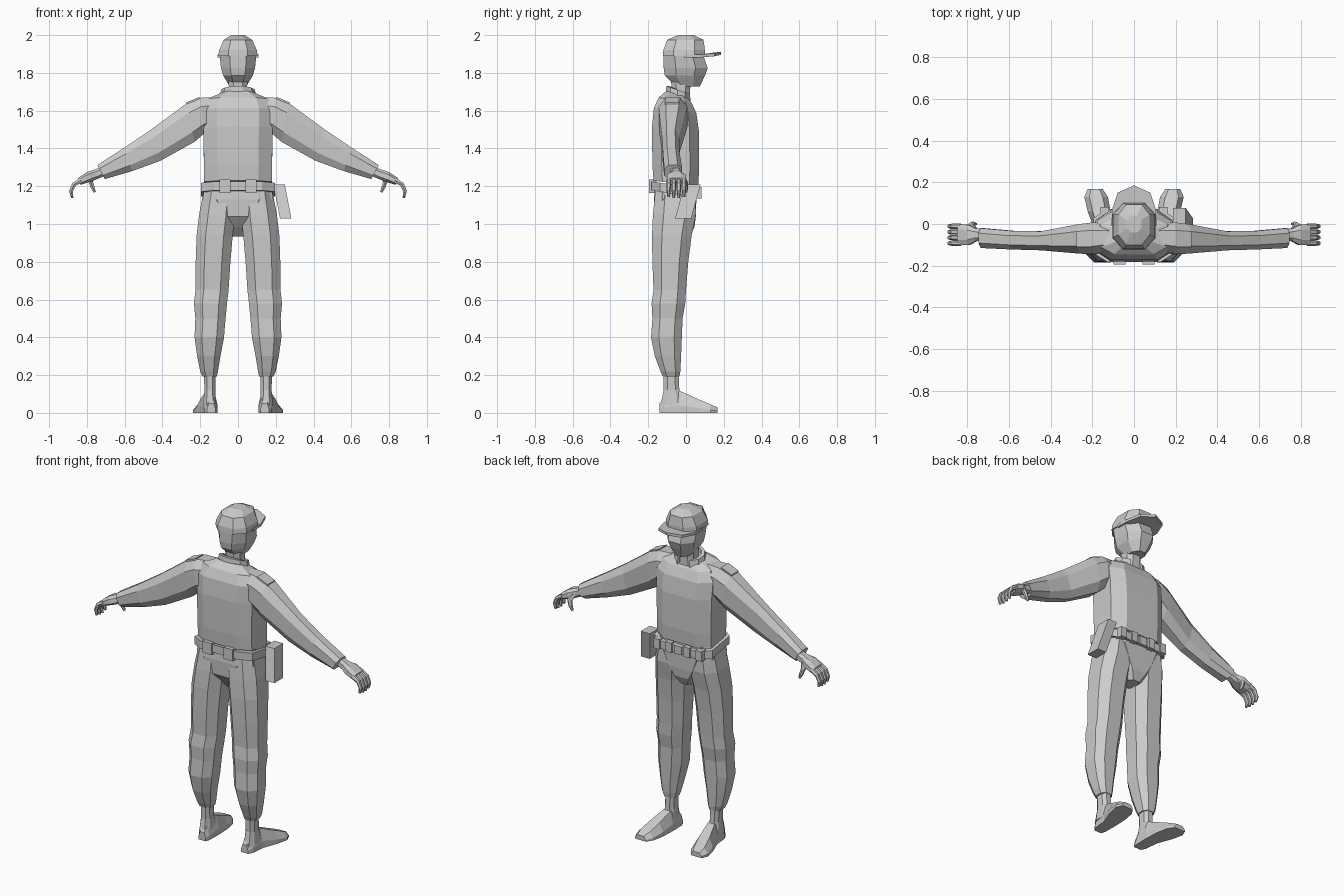
import bpy, bmesh, math
from mathutils import Vector as V

grey = bpy.data.materials.new("plain grey")
grey.diffuse_color = (0.6, 0.6, 0.6, 1)


def finish(name, bm):
    bmesh.ops.recalc_face_normals(bm, faces=bm.faces)
    me = bpy.data.meshes.new(name)
    bm.to_mesh(me)
    bm.free()
    me.materials.append(grey)
    ob = bpy.data.objects.new(name, me)
    bpy.context.collection.objects.link(ob)
    return ob


def loft(name, rings):
    """Skin a list of equal point rings and cap both ends."""
    bm = bmesh.new()
    rs = [[bm.verts.new(p) for p in r] for r in rings]
    n = len(rs[0])
    for a, b in zip(rs, rs[1:]):
        for i in range(n):
            j = (i + 1) % n
            bm.faces.new((a[i], a[j], b[j], b[i]))
    bm.faces.new(rs[0])
    bm.faces.new(rs[-1])
    return finish(name, bm)


def oct_ring(c, u, v, k=0.5):
    pat = [(1, -k), (1, k), (k, 1), (-k, 1), (-1, k), (-1, -k), (-k, -1), (k, -1)]
    return [V(c) + V(u) * a + V(v) * b for a, b in pat]


def level(z, x0, x1, y0, y1, tilt=0, k=0.5):
    """Horizontal octagon; tilt lowers the +y side and lifts the -y side."""
    return oct_ring(((x0 + x1) / 2, (y0 + y1) / 2, z), ((x1 - x0) / 2, 0, 0),
                    (0, (y1 - y0) / 2, -tilt), k)


def body(name, rows, tilt=0, k=0.5):
    return loft(name, [level(z, -w, w, y0, y1, tilt, k) for z, w, y0, y1 in rows])


def box(name, c, size, lean=(0, 0)):
    """Box whose bottom is shifted by lean in x and y."""
    rings = []
    for s in (1, -1):
        cx, cy = c[0] - s * lean[0] / 2, c[1] - s * lean[1] / 2
        rings.append([(cx + a * size[0] / 2, cy + b * size[1] / 2, c[2] + s * size[2] / 2)
                      for a, b in ((-1, -1), (1, -1), (1, 1), (-1, 1))])
    return loft(name, rings)


# head, neck and cap
body("head", [(1.727, .043, -.055, .073), (1.785, .078, -.112, .1), (1.825, .09, -.118, .115),
              (1.9, .098, -.118, .09)], k=.45)
body("neck", [(1.64, .06, -.09, .02), (1.70, .048, -.075, .02), (1.77, .05, -.08, .03)])
body("cap", [(1.89, .104, -.122, .1), (1.92, .1, -.12, .1), (1.975, .075, -.1, .093),
             (2.0, .035, -.04, .04)])
half = [(.108, -.01, 1.885), (.105, .07, 1.885), (.078, .15, 1.892), (0, .185, 1.9)]
outline = half + [(-x, y, z) for x, y, z in half[-2::-1]]
loft("cap_brim", [[(x, y, z + d) for x, y, z in outline] for d in (-.004, .012)])

# jacket
body("jacket", [(1.215, .18, -.172, .064), (1.30, .18, -.178, .07), (1.5, .184, -.18, .069),
                (1.6, .187, -.17, .055), (1.655, .16, -.145, .03), (1.69, .08, -.105, .0)],
     tilt=.014, k=.6)

# collar: open at the front
arc = []
for i in range(10):
    a = math.radians(115 + i * 310 / 9)
    cx, cy, = math.cos(a), math.sin(a)
    z = 1.685 - .022 * cy
    arc.append([(cx * r, -.04 + cy * r * .74, z + h)
                for r, h in ((.068, -.02), (.098, -.024), (.09, .024), (.068, .024))])
loft("collar", arc)

# belt, hips and gear
body("belt", [(1.158, .195, -.183, .073), (1.205, .195, -.183, .073)], tilt=.02, k=.65)
for x in (-.07, .07):
    box("back_pouch", (x, -.175, 1.2), (.058, .04, .07))
for x in (-.14, -.06, .06, .14):
    box("front_pouch", (x, .06, 1.165), (.04, .045, .06))
box("belt_buckle", (0, .072, 1.162), (.05, .015, .05))
box("holster", (.235, .01, 1.12), (.06, .085, .18), (.035, -.05))
body("hips", [(1.215, .176, -.162, .055), (1.13, .187, -.17, .055), (1.04, .13, -.165, .052),
              (.985, .08, -.12, .045), (.935, .035, -.07, .02)], k=.6)


def tube(name, pts, s):
    """Tapered limb: (x, y, z, radius) points, mirrored by s."""
    rings = []
    for i, p in enumerate(pts):
        a, b = V(pts[max(i - 1, 0)][:3]), V(pts[min(i + 1, len(pts) - 1)][:3])
        d = (b - a).normalized()
        u = V((0, 1, 0))
        w = d.cross(u).normalized()
        c = V(p[:3])
        rings.append([c + (u * e + w * f) * p[3]
                      for e, f in ((1, 0), (.5, .87), (-.5, .87), (-1, 0), (-.5, -.87), (.5, -.87))])
    loft(name, [[(q.x * s, q.y, q.z) for q in r] for r in rings])


for s, side in ((-1, "left"), (1, "right")):
    # sleeve rings: top x, z, bottom x, z, y range
    rings = []
    for tx, tz, bx, bz, y0, y1 in [(.12, 1.672, .14, 1.5, -.13, 0), (.2, 1.668, .178, 1.48, -.145, .008),
                                   (.27, 1.64, .23, 1.435, -.142, 0), (.46, 1.5, .41, 1.335, -.126, -.035),
                                   (.60, 1.405, .56, 1.28, -.122, -.033), (.745, 1.312, .705, 1.238, -.115, -.02)]:
        t, b = V((tx * s, 0, tz)), V((bx * s, 0, bz))
        rings.append(oct_ring((t + b) / 2 + V((0, (y0 + y1) / 2, 0)), (t - b) / 2,
                              (0, (y1 - y0) / 2, 0)))
    loft(side + "_sleeve", rings)

    # shoulder patch
    loft(side + "_shoulder_patch",
         [[(s * x, y, z + d) for x, z, y in ((.205, 1.666, -.11), (.275, 1.637, -.11),
                                             (.275, 1.637, -.04), (.205, 1.666, -.04))]
          for d in (-.01, .006)])

    # hand
    loft(side + "_palm", [oct_ring((x * s, -.052, z), (0, w, 0), (s * .4 * h, 0, h))
                          for x, z, w, h in ((.70, 1.285, .027, .024), (.755, 1.262, .03, .024),
                                             (.79, 1.25, .048, .025), (.84, 1.225, .05, .018))])
    for i in range(4):
        y = -.092 + i * .027
        tube(side + "_finger", [(.83, y, 1.232, .014), (.868, y, 1.21, .013),
                                (.884, y, 1.175, .011), (.878, y, 1.135 + .006 * abs(i - 1.5), .007)], s)
    tube(side + "_thumb", [(.765, -.03, 1.258, .017), (.78, -.005, 1.225, .014),
                           (.77, .0, 1.195, .012), (.758, 0, 1.168, .007)], s)

    # trouser leg rows: z, inner x, outer x, back y, front y
    loft(side + "_trouser_leg", [
        level(z, x0 * s, x1 * s, y0, y1, 0, .5) for z, x0, x1, y0, y1 in
        [(1.2, .02, .176, -.16, .05), (1.05, .015, .206, -.175, .052), (.94, .028, .219, -.18, .03),
         (.8, .04, .224, -.178, .012), (.65, .05, .225, -.172, .0), (.58, .058, .233, -.182, -.004),
         (.5, .066, .226, -.178, -.018), (.4, .074, .23, -.185, -.022), (.3, .093, .216, -.165, -.026),
         (.22, .106, .2, -.135, -.03), (.192, .112, .188, -.122, -.035)]])

    # boot: ankle shaft and foot with outward toe
    loft(side + "_ankle", [level(z, x0 * s, x1 * s, y0, y1) for z, x0, x1, y0, y1 in
                           [(.22, .12, .18, -.12, -.04), (.12, .12, .178, -.118, -.035),
                            (.04, .115, .185, -.135, -.01)]])
    foot = []
    for y, x0, x1, h in [(-.14, .118, .165, .05), (-.115, .11, .18, .08), (-.03, .108, .188, .115),
                         (.06, .112, .222, .075), (.13, .125, .238, .045), (.168, .15, .222, .028)]:
        m = (x1 - x0) * .22
        foot.append([(s * x, y, z) for x, z in ((x0, 0), (x1, 0), (x1, h * .35), (x1 - m, h),
                                                (x0 + m, h), (x0, h * .35))])
    loft(side + "_foot", foot)
